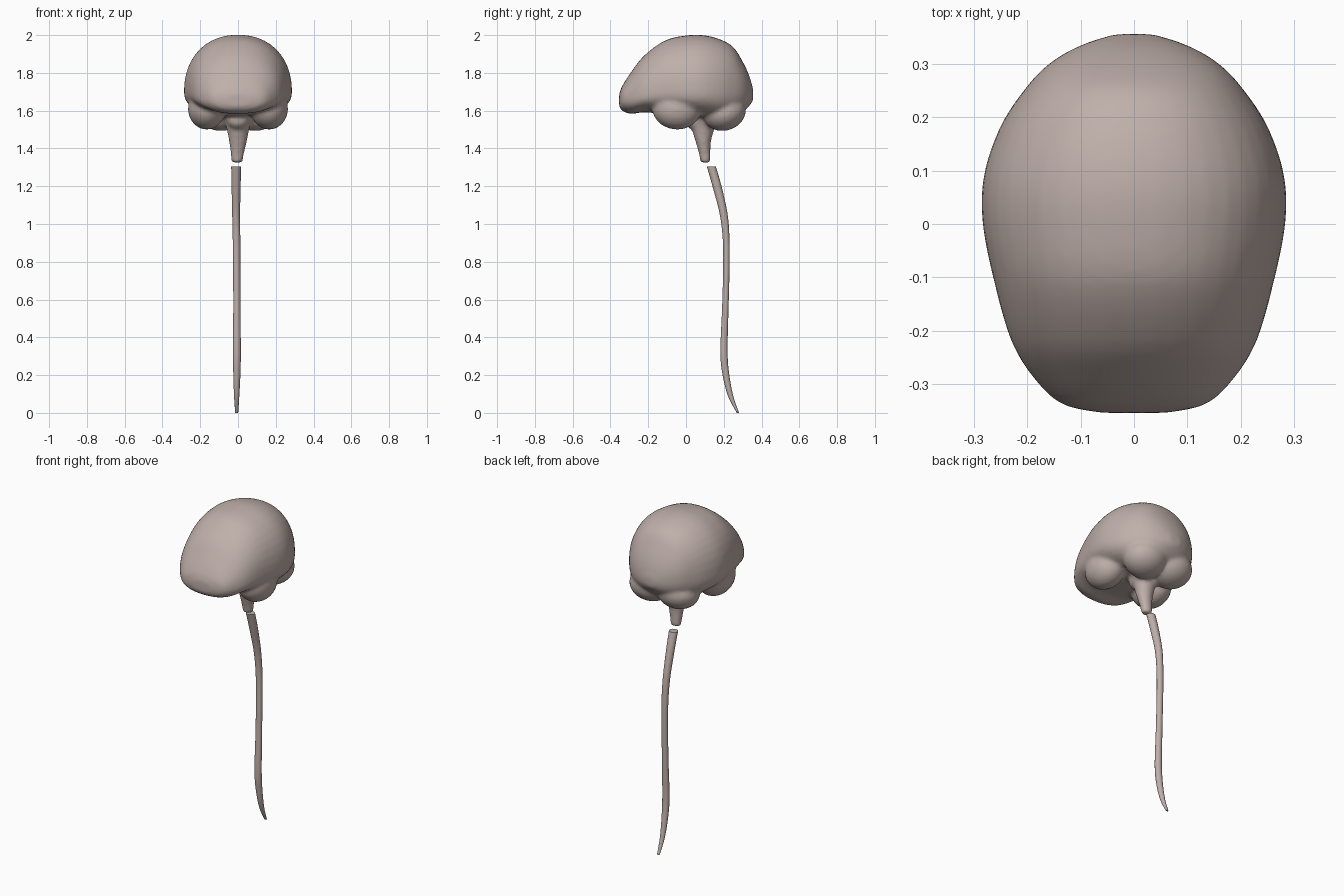
import bpy, bmesh, math
from mathutils import Matrix, Vector

if "Cube" in bpy.data.objects:
    bpy.data.objects.remove(bpy.data.objects["Cube"])


def smooth_rows(rows, n=4):
    """Catmull-Rom interpolation of parameter rows."""
    out = []
    for i in range(len(rows) - 1):
        a, b = rows[max(i - 1, 0)], rows[i]
        c, d = rows[i + 1], rows[min(i + 2, len(rows) - 1)]
        for k in range(n):
            t = k / n
            out.append([0.5 * (2 * q + (r - p) * t + (2 * p - 5 * q + 4 * r - s) * t * t
                               + (3 * q - p - 3 * r + s) * t ** 3)
                        for p, q, r, s in zip(a, b, c, d)])
    return out + [list(rows[-1])]


def loft(bm, rings):
    """Skin closed rings of points and cap both ends."""
    loops = [[bm.verts.new(p) for p in ring] for ring in rings]
    n = len(loops[0])
    for a, b in zip(loops, loops[1:]):
        for i in range(n):
            j = (i + 1) % n
            bm.faces.new((a[i], a[j], b[j], b[i]))
    bm.faces.new(loops[0][::-1])
    bm.faces.new(loops[-1])


def tube(bm, rows, sides):
    """Rows are x, y, z, x radius, y radius."""
    loft(bm, [[(x + rx * math.cos(2 * math.pi * i / sides),
                y + ry * math.sin(2 * math.pi * i / sides), z) for i in range(sides)]
              for x, y, z, rx, ry in smooth_rows(rows)])


def lobe(bm, centre, radii, tilt=0.0):
    m = (Matrix.Translation(centre) @ Matrix.Rotation(tilt, 4, 'X')
         @ Matrix.Diagonal(Vector(radii)).to_4x4())
    bmesh.ops.create_uvsphere(bm, u_segments=24, v_segments=16, radius=1, matrix=m)


def finish(name, bm):
    bmesh.ops.recalc_face_normals(bm, faces=bm.faces)
    for f in bm.faces:
        f.smooth = True
    me = bpy.data.meshes.new(name)
    bm.to_mesh(me)
    bm.free()
    ob = bpy.data.objects.new(name, me)
    bpy.context.collection.objects.link(ob)
    mat = bpy.data.materials.get("tissue") or bpy.data.materials.new("tissue")
    mat.diffuse_color = (0.52, 0.43, 0.40, 1)
    mat.use_nodes = True
    mat.node_tree.nodes["Principled BSDF"].inputs["Base Color"].default_value = mat.diffuse_color
    me.materials.append(mat)
    return ob


def section(y, w, top, mid, bottom, n=40):
    """Rounded cross-section of the cerebrum."""
    pts = []
    for i in range(n):
        a = 2 * math.pi * i / n
        c, s = math.cos(a), math.sin(a)
        p = 0.92 if s > 0 else 0.85
        x = math.copysign(abs(c) ** p, c) * w
        z = mid + abs(s) ** p * ((top - mid) if s > 0 else (bottom - mid))
        pts.append((x, y, z))
    return pts


# cerebrum: y, half width, top, widest height, bottom
bm = bmesh.new()
stations = [(-0.354, .06, 1.685, 1.655, 1.625), (-0.338, .135, 1.73, 1.66, 1.60),
            (-0.29, .187, 1.805, 1.665, 1.583), (-0.22, .23, 1.893, 1.68, 1.592),
            (-0.11, .262, 1.972, 1.70, 1.58), (0, .284, 1.998, 1.70, 1.57),
            (0.09, .282, 2.0, 1.70, 1.56), (0.18, .252, 1.978, 1.70, 1.55),
            (0.25, .207, 1.937, 1.70, 1.56), (0.30, .16, 1.86, 1.70, 1.59),
            (0.335, .10, 1.785, 1.69, 1.625), (0.356, .035, 1.71, 1.685, 1.655)]
loft(bm, [section(*r) for r in smooth_rows(stations)])

# temporal lobes and cerebellum, mirrored
for s in (-1, 1):
    lobe(bm, (s * .165, -.05, 1.61), (.10, .13, .11), -0.1)
    lobe(bm, (s * .09, .205, 1.59), (.125, .115, .095), 0.35)

# brain stem
lobe(bm, (0, .045, 1.55), (.06, .055, .05))
tube(bm, [(0, .09, 1.60, .09, .08), (0, .09, 1.51, .062, .062),
          (0, .091, 1.44, .048, .042), (-.003, .098, 1.38, .037, .032),
          (-.005, .104, 1.325, .029, .027)], 20)
brain = finish("brain", bm)
rm = brain.modifiers.new("fuse", 'REMESH')
rm.mode = 'VOXEL'
rm.voxel_size = 0.011
rm.use_smooth_shade = True
sm = brain.modifiers.new("soften", 'SMOOTH')
sm.factor = 0.5
sm.iterations = 6

# spinal cord
bm = bmesh.new()
cord = [(-.01, .134, 1.305, .026, .024), (-.01, .164, 1.20, .024, .024),
        (-.01, .198, 1.06, .021, .021), (-.008, .212, .93, .020, .018),
        (-.007, .214, .78, .019, .017), (-.006, .208, .55, .019, .017),
        (-.006, .201, .33, .021, .019), (-.006, .210, .21, .019, .018),
        (-.007, .236, .09, .014, .014), (-.007, .275, 0, .008, .006)]
tube(bm, cord, 16)
finish("spinal_cord", bm)
bpy.context.view_layer.objects.active = bpy.data.objects["spinal_cord"]
bpy.data.objects["spinal_cord"].select_set(True)
bpy.ops.object.shade_smooth_by_angle()
